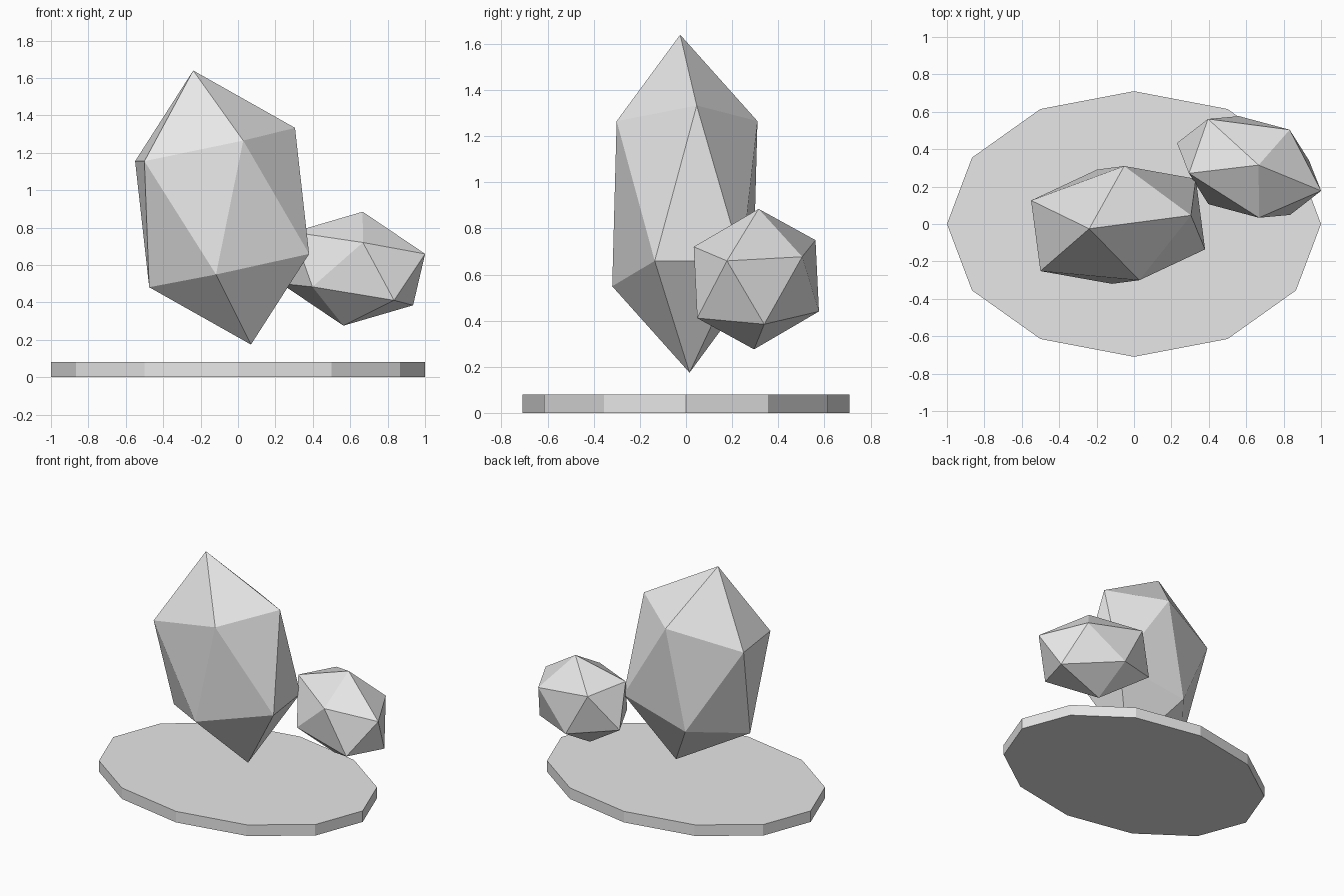
import bpy
from math import radians

cube = bpy.data.objects.get("Cube")
if cube:
    bpy.data.objects.remove(cube, do_unlink=True)

# One plain stone colour for every part
stone = bpy.data.materials.new("light_grey_stone")
stone.use_nodes = True
grey = (0.8, 0.8, 0.8, 1.0)
stone.diffuse_color = grey
stone.node_tree.nodes["Principled BSDF"].inputs["Base Color"].default_value = grey


def finish(name, scale, turn=(0, 0, 0)):
    """Name, stretch, turn and colour the newly added primitive."""
    obj = bpy.context.object
    obj.name = obj.data.name = name
    obj.scale = scale
    obj.rotation_euler = [radians(a) for a in turn]
    obj.data.materials.append(stone)
    bpy.ops.object.shade_flat()
    return obj


def rock(name, location, scale, turn):
    """Twenty-sided faceted rock."""
    bpy.ops.mesh.primitive_ico_sphere_add(subdivisions=1, radius=1, location=location)
    return finish(name, scale, turn)


# Flat oval slab with twelve sides
bpy.ops.mesh.primitive_cylinder_add(vertices=12, radius=1, depth=0.08, location=(0, 0, 0.04))
finish("base_slab", (1, 0.71, 1))

# Tall leaning rock and the small one beside it
rock("large_rock", (-0.085, -0.005, 0.907), (0.529, 0.362, 0.749), (0, -12, 7.5))
rock("small_rock", (0.615, 0.305, 0.58), (0.436, 0.294, 0.309), (-5, 8.4, -20))
